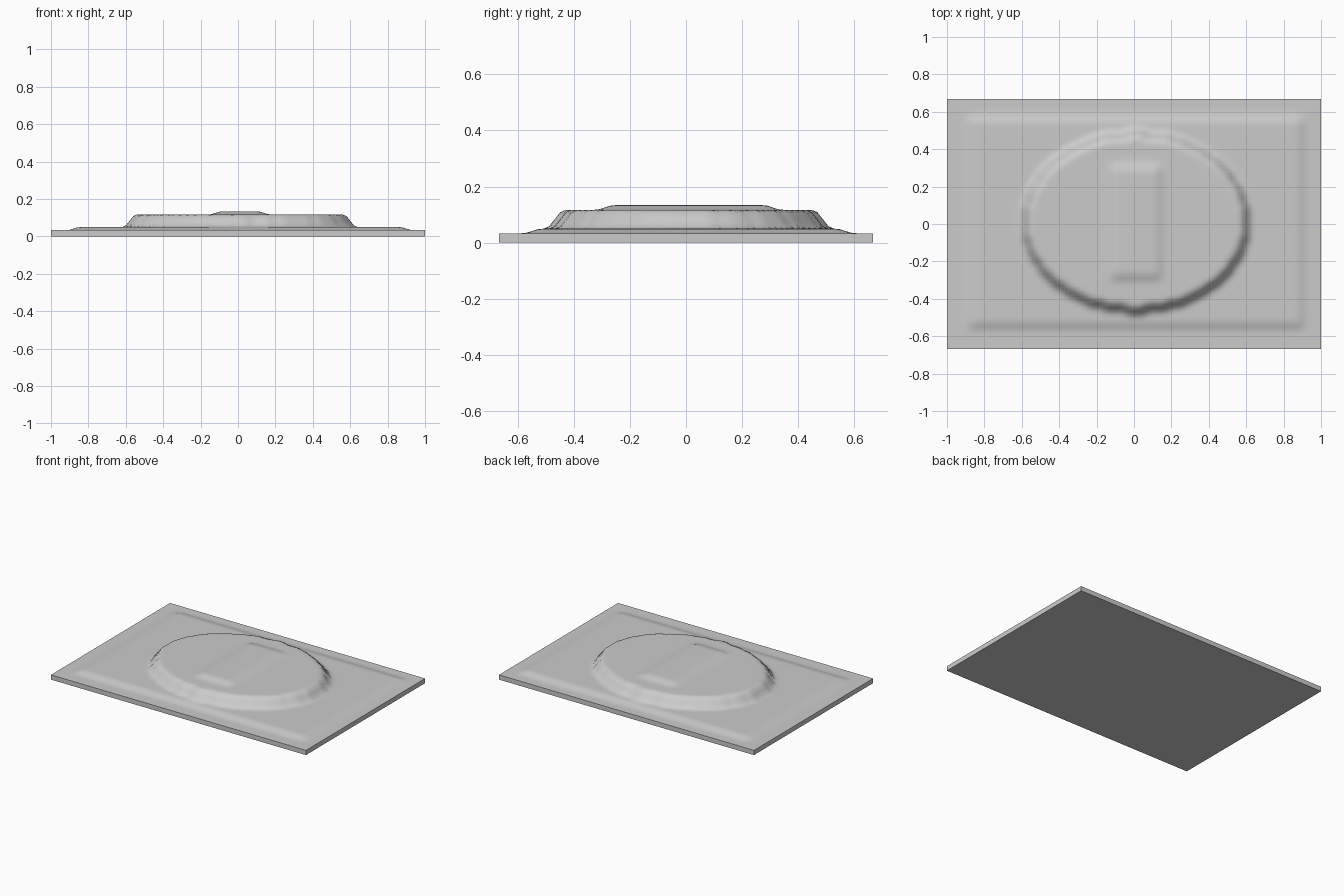
import bpy, bmesh

if "Cube" in bpy.data.objects:
    bpy.data.objects.remove(bpy.data.objects["Cube"])

# One plain grey for the whole plaque
grey = bpy.data.materials.new("plain grey")
grey.diffuse_color = (0.6, 0.6, 0.6, 1)
grey.use_nodes = True
grey.node_tree.nodes["Principled BSDF"].inputs["Base Color"].default_value = grey.diffuse_color

HALF_X, HALF_Y = 1.0, 0.667
NX, NY = 100, 67
DX, DY = 2 * HALF_X / NX, 2 * HALF_Y / NY
CENTRE = 0.01          # the relief sits slightly off the middle of the slab
KERNEL = [(-1.5, 0.125), (-0.5, 0.375), (0.5, 0.375), (1.5, 0.125)]


def stepped_height(x, y):
    """Height of the stacked tiers, with hard steps."""
    x, y = x - CENTRE, y - CENTRE
    z = 0.0335
    if abs(x) < 0.89 and abs(y) < 0.55:             # low panel
        z = 0.05
    if (x / 0.595) ** 2 + (y / 0.47) ** 2 < 1:      # oval tier
        z = 0.117
    if abs(x) < 0.13 and abs(y) < 0.30:             # central bar
        z = 0.134
    return z


def soft_height(x, y):
    """Blur the steps into short sloped walls."""
    return sum(wx * wy * stepped_height(x + ox * DX, y + oy * DY)
               for ox, wx in KERNEL for oy, wy in KERNEL)


# Relief surface: fine grid raised tier by tier
bm = bmesh.new()
bmesh.ops.create_grid(bm, x_segments=NX, y_segments=NY, size=1)
for v in bm.verts:
    v.co.x *= HALF_X
    v.co.y *= HALF_Y
    v.co.z = soft_height(v.co.x, v.co.y)

# Slab sides and underside
rim = [e for e in bm.edges if e.is_boundary]
made = bmesh.ops.extrude_edge_only(bm, edges=rim)["geom"]
for v in made:
    if isinstance(v, bmesh.types.BMVert):
        v.co.z = 0
bottom = [e for e in made if isinstance(e, bmesh.types.BMEdge)
          and all(v.co.z == 0 for v in e.verts)]
bmesh.ops.contextual_create(bm, geom=bottom)
bmesh.ops.recalc_face_normals(bm, faces=bm.faces)

mesh = bpy.data.meshes.new("relief_plaque")
bm.to_mesh(mesh)
bm.free()
mesh.materials.append(grey)
plaque = bpy.data.objects.new("relief_plaque", mesh)
bpy.context.collection.objects.link(plaque)

# Smooth slopes, sharp slab edges
bpy.context.view_layer.objects.active = plaque
plaque.select_set(True)
bpy.ops.object.shade_smooth_by_angle(angle=0.52)
